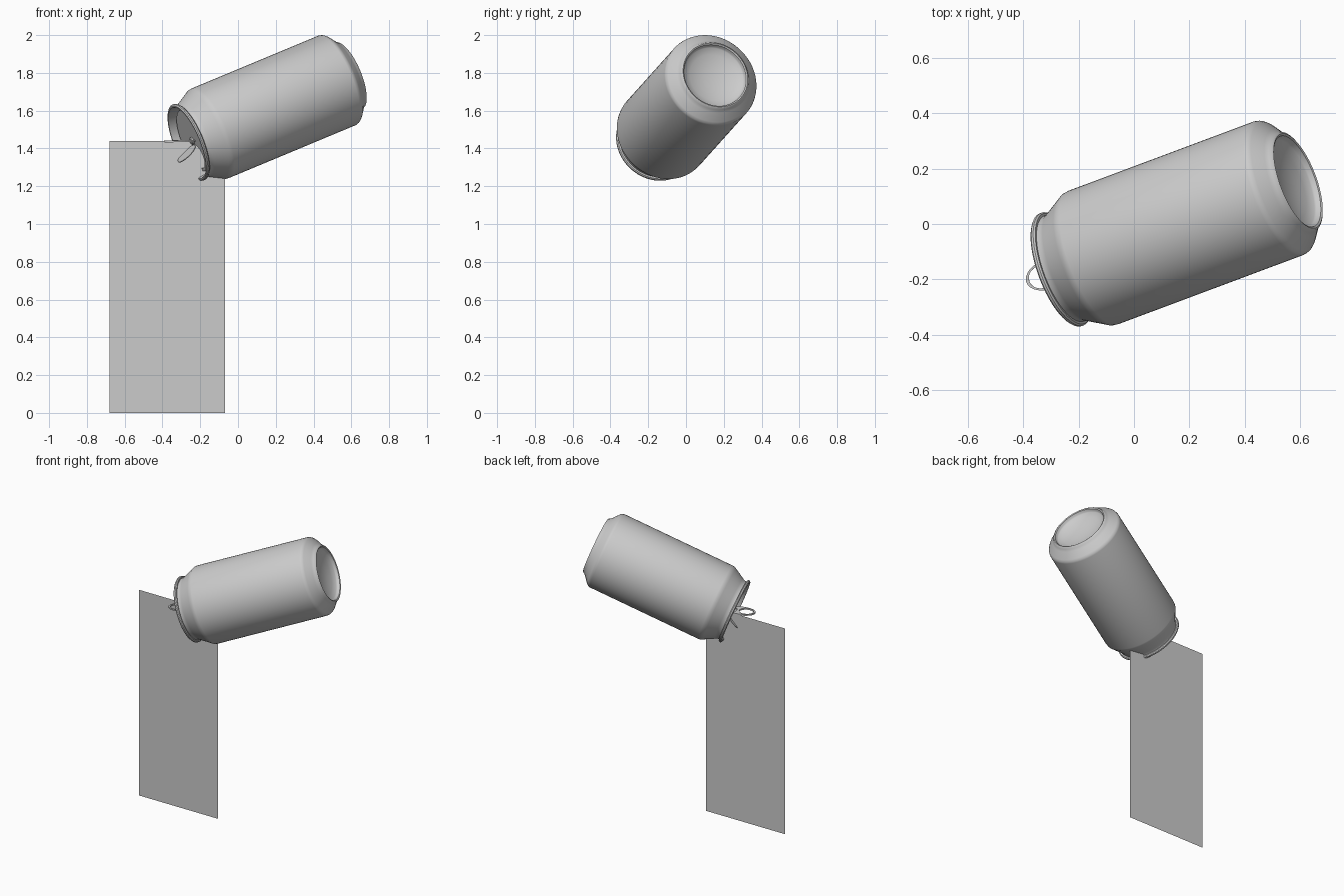
import bpy, bmesh
from math import sin, cos, pi, radians
from mathutils import Vector, Matrix

if "Cube" in bpy.data.objects:
    bpy.data.objects.remove(bpy.data.objects["Cube"])

grey = bpy.data.materials.new("plain grey")
grey.use_nodes = True
COLOUR = (0.6, 0.6, 0.6, 1)
grey.diffuse_color = COLOUR
grey.node_tree.nodes["Principled BSDF"].inputs["Base Color"].default_value = COLOUR

# Can frame: local z runs from lid to base, local y points up across the lid
axis = Vector((1, 0.374, 0.417)).normalized()
up = (Vector((0, 0, 1)) - axis * axis.z).normalized()
side = up.cross(axis)
FRAME = Matrix((side, up, axis)).transposed().to_4x4()
FRAME.translation = (-0.155, -0.124, 1.477)


def finish(name, bm, matrix=None, thick=0, smooth=False):
    """Turn a bmesh into a named object."""
    bmesh.ops.recalc_face_normals(bm, faces=bm.faces)
    mesh = bpy.data.meshes.new(name)
    bm.to_mesh(mesh)
    bm.free()
    mesh.materials.append(grey)
    ob = bpy.data.objects.new(name, mesh)
    bpy.context.collection.objects.link(ob)
    if matrix:
        ob.matrix_world = matrix
    if thick:
        mod = ob.modifiers.new("thickness", "SOLIDIFY")
        mod.thickness = thick
        mod.offset = 0
    if smooth:
        bpy.ops.object.select_all(action="DESELECT")
        ob.select_set(True)
        bpy.context.view_layer.objects.active = ob
        bpy.ops.object.shade_smooth_by_angle(angle=radians(35))
    return ob


def lathe(name, profile, steps=64):
    """Spin (radius, height) points about the can axis."""
    bm = bmesh.new()
    verts = [bm.verts.new((r, 0, z)) for r, z in profile]
    edges = [bm.edges.new(pair) for pair in zip(verts, verts[1:])]
    bmesh.ops.spin(bm, geom=verts + edges, cent=(0, 0, 0), axis=(0, 0, 1),
                   angle=2 * pi, steps=steps, use_merge=True)
    bmesh.ops.remove_doubles(bm, verts=bm.verts, dist=0.0001)
    return finish(name, bm, FRAME, smooth=True)


def oval(cx, cy, rx, ry, steps=32):
    return [(cx + rx * cos(2 * pi * i / steps), cy + ry * sin(2 * pi * i / steps))
            for i in range(steps)]


def plate(name, loops, matrix, thick=0):
    """Flat sheet: first loop is the outline, the others are holes."""
    bm = bmesh.new()
    edges = []
    for loop in loops:
        vs = [bm.verts.new((x, y, 0)) for x, y in loop]
        edges += [bm.edges.new((vs[i - 1], vs[i])) for i in range(len(vs))]
    bmesh.ops.triangle_fill(bm, edges=edges, use_beauty=True)
    return finish(name, bm, matrix, thick)


# Wall, bottom shoulder and domed base
lathe("can_body", [
    (0.203, -0.115), (0.203, -0.098), (0.211, -0.083), (0.247, -0.018),
    (0.255, -0.004), (0.257, 0.012), (0.257, 0.775), (0.254, 0.787),
    (0.245, 0.798), (0.205, 0.831), (0.193, 0.843), (0.188, 0.853),
    (0.181, 0.857), (0.174, 0.853), (0.169, 0.838), (0.164, 0.832),
    (0.13, 0.818), (0.09, 0.806), (0.045, 0.799), (0, 0.797)])

# Curled rim and countersunk groove of the lid
lathe("lid_rim", [
    (0.203, -0.112), (0.212, -0.112), (0.217, -0.118), (0.217, -0.126),
    (0.211, -0.132), (0.203, -0.132), (0.198, -0.126), (0.192, -0.085),
    (0.187, -0.078), (0.181, -0.078), (0.177, -0.085), (0.174, -0.098)])

# Lid panel with the drinking hole toward the low side
MOUTH = (0, -0.09, 0.072, 0.066)
plate("lid_panel", [oval(0, 0, 0.174, 0.174, 64), oval(*MOUTH)],
      FRAME @ Matrix.Translation((0, 0, -0.098)))

# Flap pushed into the can
plate("mouth_flap", [oval(0, -0.064, 0.068, 0.062)],
      FRAME @ Matrix.Translation((0, -0.026, -0.096))
      @ Matrix.Rotation(radians(65), 4, "X"), 0.004)

# Lifted pull tab with finger ring and rivet slot
plate("pull_tab", [oval(0, 0.062, 0.056, 0.094),
                   oval(0, 0.098, 0.041, 0.046),
                   oval(0, 0.022, 0.026, 0.014)],
      FRAME @ Matrix.Translation((0, 0, -0.1))
      @ Matrix.Rotation(radians(-70), 4, "X"), 0.01)

# Rivet button
lathe("rivet", [(0.02, -0.098), (0.02, -0.106), (0.015, -0.11), (0, -0.11)], 24)

# Upright flat sheet for the poured stream
bm = bmesh.new()
bm.faces.new([bm.verts.new((x, -0.122, z)) for x, z in
              ((-0.68, 0), (-0.07, 0), (-0.07, 1.44), (-0.68, 1.44))])
finish("stream_card", bm)
